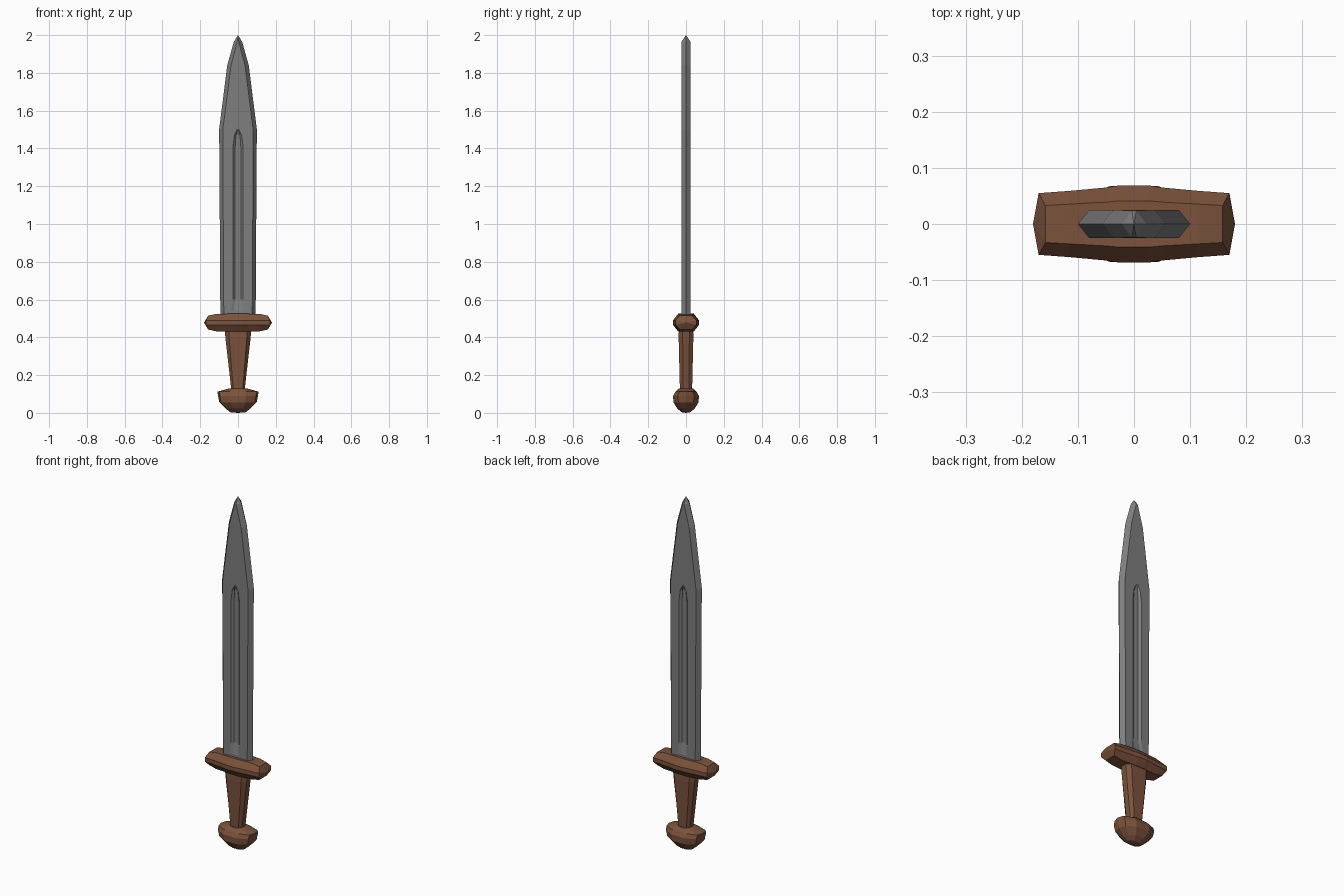
import bpy, bmesh, math

if "Cube" in bpy.data.objects:
    bpy.data.objects.remove(bpy.data.objects["Cube"])


def material(name, rgb):
    m = bpy.data.materials.new(name)
    m.diffuse_color = (*rgb, 1)
    m.use_nodes = True
    m.node_tree.nodes["Principled BSDF"].inputs["Base Color"].default_value = m.diffuse_color
    return m


steel = material("grey steel", (0.21, 0.21, 0.21))
wood = material("brown wood", (0.20, 0.085, 0.045))


def loft(name, rings, mat, tips=(None, None)):
    """Skin matching rings; each end gets a flat cap or a point."""
    bm = bmesh.new()
    vs = [[bm.verts.new(p) for p in r] for r in rings]
    n = len(vs[0])
    for a, b in zip(vs, vs[1:]):
        for k in range(n):
            j = (k + 1) % n
            bm.faces.new((a[k], a[j], b[j], b[k]))
    for ring, tip in ((vs[0], tips[0]), (vs[-1], tips[1])):
        if tip:
            t = bm.verts.new(tip)
            for k in range(n):
                bm.faces.new((ring[k], ring[(k + 1) % n], t))
        else:
            bm.faces.new(ring)
    bmesh.ops.remove_doubles(bm, verts=bm.verts, dist=0.0002)
    bmesh.ops.recalc_face_normals(bm, faces=bm.faces)
    me = bpy.data.meshes.new(name)
    bm.to_mesh(me)
    bm.free()
    me.materials.append(mat)
    ob = bpy.data.objects.new(name, me)
    bpy.context.collection.objects.link(ob)
    return ob


# Blade: bevelled edges with a fuller groove on both faces
def blade_ring(z, edge, flat, t, g, d):
    side = [(flat, t), (g, t), (g * 0.55, t - d), (-g * 0.55, t - d), (-g, t), (-flat, t)]
    pts = [(edge, 0)] + side + [(-edge, 0)] + [(-x, -y) for x, y in side]
    return [(x, y, z) for x, y in pts]


blade = [blade_ring(*r) for r in (
    (0.50, 0.093, 0.075, 0.025, 0.038, 0.0),
    (0.54, 0.093, 0.075, 0.025, 0.036, 0.0),
    (0.60, 0.094, 0.076, 0.025, 0.027, 0.011),
    (1.41, 0.099, 0.080, 0.025, 0.027, 0.011),
    (1.47, 0.100, 0.080, 0.025, 0.019, 0.010),
    (1.50, 0.100, 0.080, 0.025, 0.004, 0.0),
    (1.84, 0.057, 0.037, 0.025, 0.003, 0.0),
    (1.965, 0.022, 0.004, 0.024, 0.001, 0.0))]
loft("blade", blade, steel, (None, (0, 0, 2.0)))


# Guard: faceted bar swelling at the middle, pointed ends
def guard_ring(x, Y, h):
    s = 1 if x > 0 else -1
    pts = [(Y, 0.012), (0.6 * Y, h), (-0.6 * Y, h), (-Y, 0.012),
           (-Y, -0.012), (-0.6 * Y, -h), (0.6 * Y, -h), (Y, -0.012)]
    bulge = 0.012 if abs(x) > 0.15 else 0
    return [(x + s * bulge * (abs(z) < 0.02), y, 0.478 + z) for y, z in pts]


half = [(0.025, 0.069, 0.047), (0.05, 0.065, 0.047), (0.115, 0.059, 0.046), (0.158, 0.055, 0.037)]
stations = [(-x, y, h) for x, y, h in reversed(half)] + half
loft("guard", [guard_ring(*s) for s in stations], wood,
     ((-0.18, 0, 0.478), (0.18, 0, 0.478)))


# Grip: eight-sided taper
def grip_ring(z, w, t):
    return [(x * w, y * t, z) for x, y in ((1, -.45), (1, .45), (.7, 1), (-.7, 1),
                                           (-1, .45), (-1, -.45), (-.7, -1), (.7, -1))]


loft("grip", [grip_ring(0.11, 0.034, 0.032), grip_ring(0.40, 0.067, 0.039),
              grip_ring(0.44, 0.070, 0.038)], wood)


# Pommel: wide faceted cap
def pommel_ring(z, w, t, end):
    pts = ((w, 0), (w * .9, end), (w * .4, t), (-w * .4, t), (-w * .9, end),
           (-w, 0), (-w * .9, -end), (-w * .4, -t), (w * .4, -t), (w * .9, -end))
    return [(x, y, z) for x, y in pts]


pommel = [pommel_ring(*r) for r in (
    (0.003, 0.040, 0.022, 0.012), (0.022, 0.064, 0.045, 0.025),
    (0.056, 0.099, 0.067, 0.040), (0.090, 0.106, 0.068, 0.044),
    (0.112, 0.109, 0.056, 0.036), (0.130, 0.045, 0.038, 0.028))]
loft("pommel", pommel, wood, ((0, 0, 0), None))
